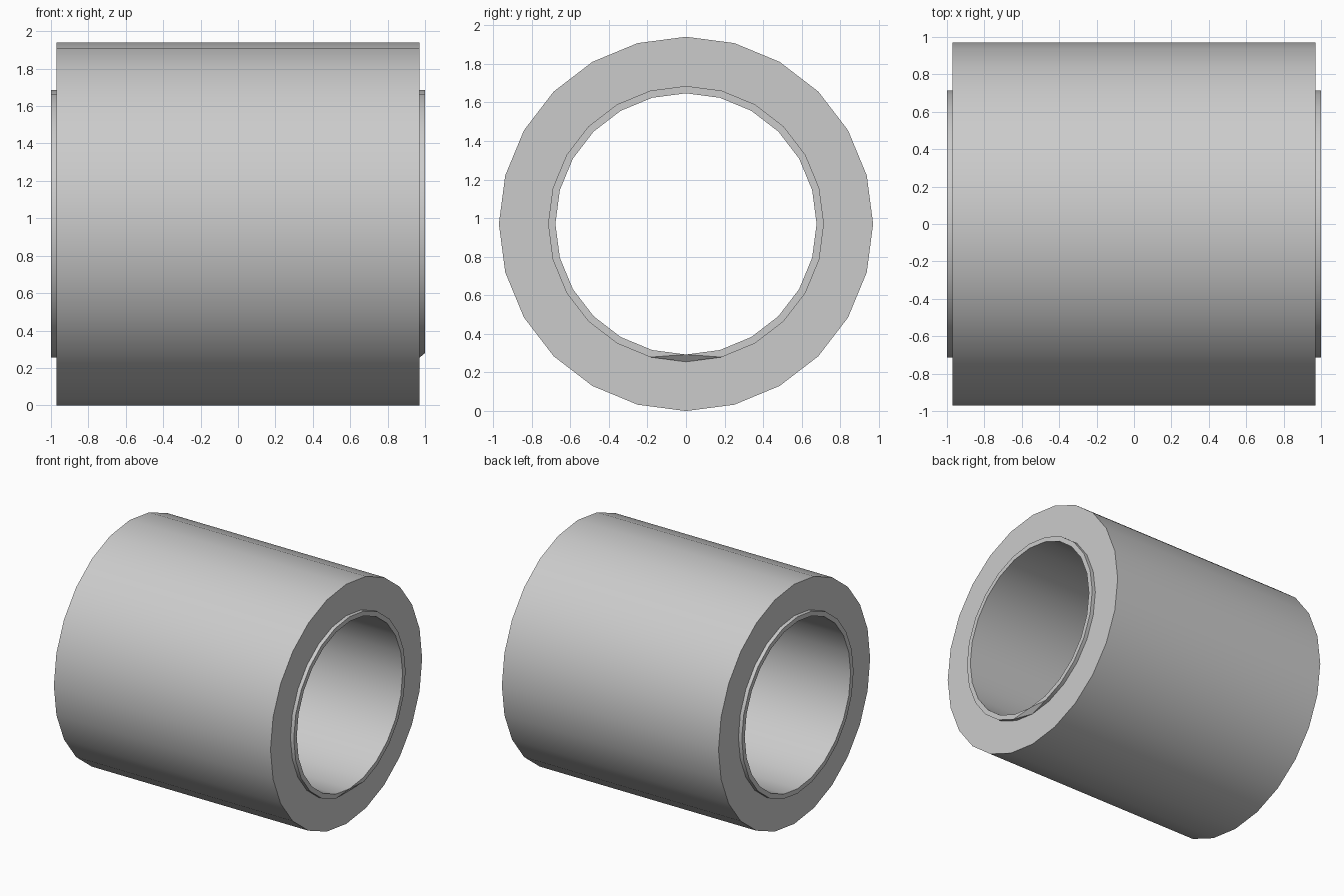
import bpy, bmesh, math

if "Cube" in bpy.data.objects:
    bpy.data.objects.remove(bpy.data.objects["Cube"])

SIDES = 24
R_OUT, R_LIP, R_BORE = 0.97, 0.715, 0.677
X_BODY, X_LIP = 0.97, 1.0
CENTRE_Z = R_OUT

# Closed half-section of the sleeve: (x, radius)
profile = [
    (-X_BODY, R_OUT), (X_BODY, R_OUT),
    (X_BODY, R_LIP), (X_LIP, R_LIP),
    (X_LIP, R_BORE), (-X_LIP, R_BORE),
    (-X_LIP, R_LIP), (-X_BODY, R_LIP),
]

bm = bmesh.new()

# Rings around the x axis, starting at the bottom
rings = []
for i in range(SIDES):
    a = math.tau * i / SIDES
    rings.append([bm.verts.new((x, r * math.sin(a), CENTRE_Z - r * math.cos(a)))
                  for x, r in profile])

# Small notch at the bottom of the right lip: its outer corner drops to the body face
notch = rings[0][3]
bm.verts.remove(notch)
rings[0][3] = rings[0][2]

n = len(profile)
for i in range(SIDES):
    a, b = rings[i], rings[(i + 1) % SIDES]
    for k in range(n):
        m = (k + 1) % n
        corners = list(dict.fromkeys((a[k], a[m], b[m], b[k])))
        if len(corners) < 3:
            continue
        if len(corners) == 4 and k == 3 and rings[0][3] in corners:
            # The notched lip face is not flat, so split it toward the bore
            low, high = (a, b) if a is rings[0] else (b, a)
            bm.faces.new((low[3], low[4], high[3]))
            bm.faces.new((low[4], high[4], high[3]))
        else:
            bm.faces.new(corners)

bmesh.ops.recalc_face_normals(bm, faces=bm.faces)
mesh = bpy.data.meshes.new("bushing_sleeve")
bm.to_mesh(mesh)
bm.free()

sleeve = bpy.data.objects.new("bushing_sleeve", mesh)
bpy.context.collection.objects.link(sleeve)

# Smooth walls, sharp rims
bpy.context.view_layer.objects.active = sleeve
sleeve.select_set(True)
bpy.ops.object.shade_smooth_by_angle(angle=math.radians(30))
